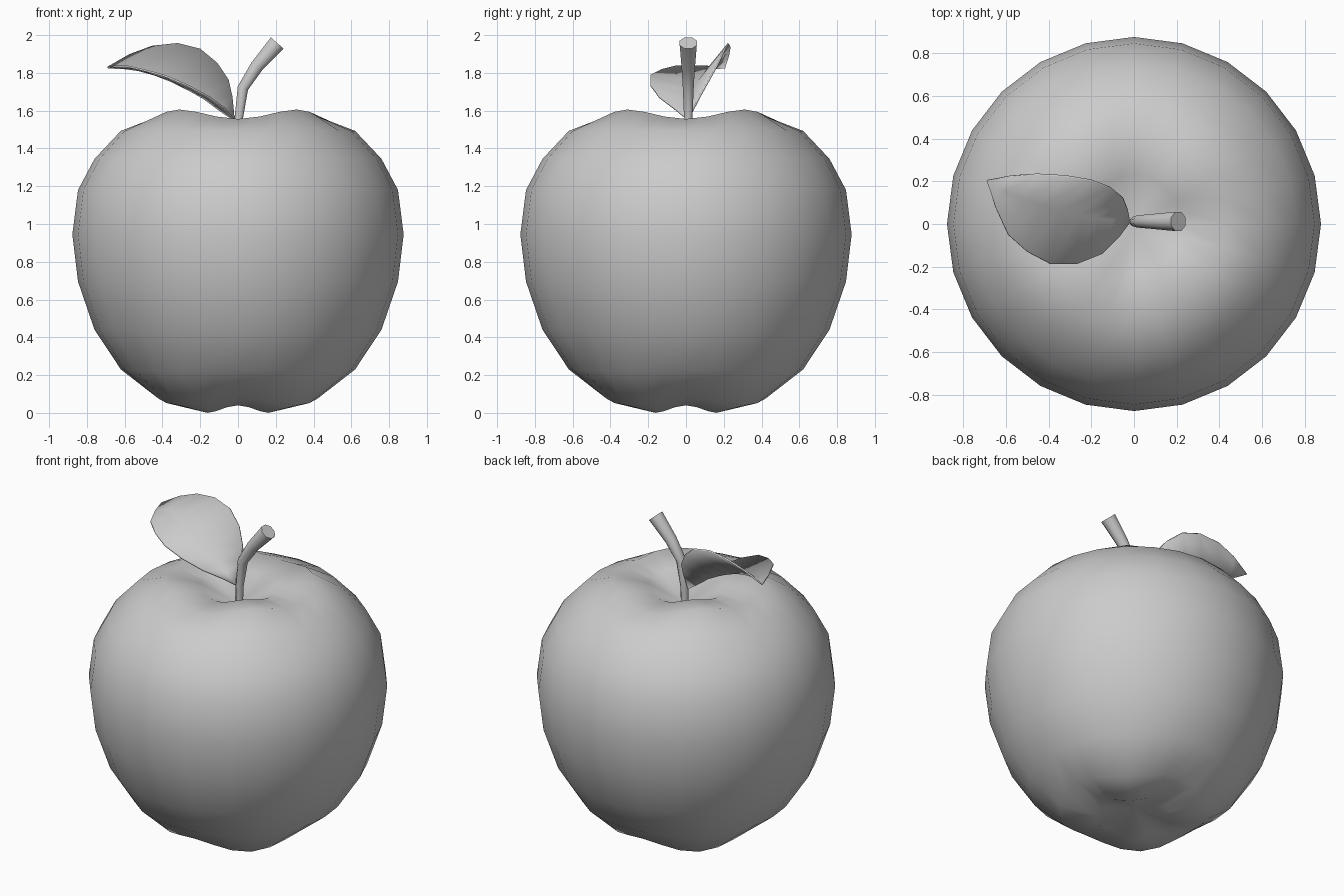
import bpy, bmesh
from math import sin, cos, pi, radians
from mathutils import Vector

if "Cube" in bpy.data.objects:
    bpy.data.objects.remove(bpy.data.objects["Cube"])


def finish(name, bm, angle=None):
    bmesh.ops.recalc_face_normals(bm, faces=bm.faces)
    mesh = bpy.data.meshes.new(name)
    bm.to_mesh(mesh)
    bm.free()
    ob = bpy.data.objects.new(name, mesh)
    bpy.context.collection.objects.link(ob)
    bpy.ops.object.select_all(action='DESELECT')
    ob.select_set(True)
    bpy.context.view_layer.objects.active = ob
    if angle is None:
        bpy.ops.object.shade_smooth()
    else:
        bpy.ops.object.shade_smooth_by_angle(angle=radians(angle))
    return ob


def bridge(bm, a, b):
    n = len(a)
    for i in range(n):
        bm.faces.new((a[i], a[(i + 1) % n], b[(i + 1) % n], b[i]))


# Apple body: latitude rings whose top and bottom rise and fall in four lobes
SEG, RADIUS = 24, 0.877
rings = [  # latitude, mean height, lobe size
    (-75, 0.02, 0.02), (-60, 0.065, 0.025), (-45, 0.225, 0.005), (-30, 0.44, 0),
    (-15, 0.695, 0), (0, 0.945, 0), (15, 1.18, 0), (30, 1.345, 0),
    (45, 1.493, 0), (60, 1.581, -0.025), (75, 1.558, -0.015)]
bm = bmesh.new()
loops = []
for lat, z, lobe in rings:
    r = RADIUS * cos(radians(lat))
    loops.append([bm.verts.new((r * cos(a), r * sin(a), z + lobe * cos(4 * a)))
                  for a in (2 * pi * i / SEG for i in range(SEG))])
for a, b in zip(loops, loops[1:]):
    bridge(bm, a, b)
for loop, z in ((loops[0], 0.08), (loops[-1], 1.44)):
    pole = bm.verts.new((0, 0, z))
    for i in range(SEG):
        bm.faces.new((loop[i], loop[(i + 1) % SEG], pole))
finish("apple_body", bm)

# Stem: tapered, bent tube
path = [(0, 1.42, 0.022), (0.004, 1.56, 0.024), (0.026, 1.72, 0.031),
        (0.10, 1.835, 0.038), (0.208, 1.958, 0.049)]
pts = [Vector((x, 0.012, z)) for x, z, r in path]
bm = bmesh.new()
loops = []
for i, p in enumerate(pts):
    t = (pts[min(i + 1, len(pts) - 1)] - pts[max(i - 1, 0)]).normalized()
    side = Vector((0, 1, 0))
    up = t.cross(side)
    loops.append([bm.verts.new(p + path[i][2] * (cos(k * pi / 4 + pi / 8) * side
                                                + sin(k * pi / 4 + pi / 8) * up))
                  for k in range(8)])
for a, b in zip(loops, loops[1:]):
    bridge(bm, a, b)
bm.faces.new(loops[0])
bm.faces.new(loops[-1])
finish("stem", bm, 50)

# Leaf: two halves folded along the midrib
back_edge = [(-.03, .07, 1.67), (-.05, .12, 1.76), (-.11, .17, 1.85), (-.2, .205, 1.925),
             (-.32, .225, 1.955), (-.455, .233, 1.94), (-.575, .225, 1.895)]
midrib = [(-.1, .02, 1.605), (-.18, .03, 1.665), (-.26, .045, 1.71), (-.35, .065, 1.755),
          (-.44, .09, 1.79), (-.53, .12, 1.815), (-.61, .155, 1.825)]
front_edge = [(-.07, -.06, 1.61), (-.15, -.14, 1.67), (-.27, -.188, 1.735), (-.39, -.188, 1.785),
              (-.5, -.13, 1.815), (-.59, -.05, 1.835), (-.65, .08, 1.835)]
bm = bmesh.new()
rows = [[bm.verts.new(p) for p in row] for row in (back_edge, midrib, front_edge)]
base = bm.verts.new((-.02, .01, 1.55))
tip = bm.verts.new((-.69, .205, 1.828))
for a, b in zip(rows, rows[1:]):
    bm.faces.new((base, a[0], b[0]))
    for i in range(6):
        bm.faces.new((a[i], a[i + 1], b[i + 1], b[i]))
    bm.faces.new((a[6], tip, b[6]))
leaf = finish("leaf", bm)
mod = leaf.modifiers.new("thickness", 'SOLIDIFY')
mod.thickness = 0.01
mod.offset = 0
